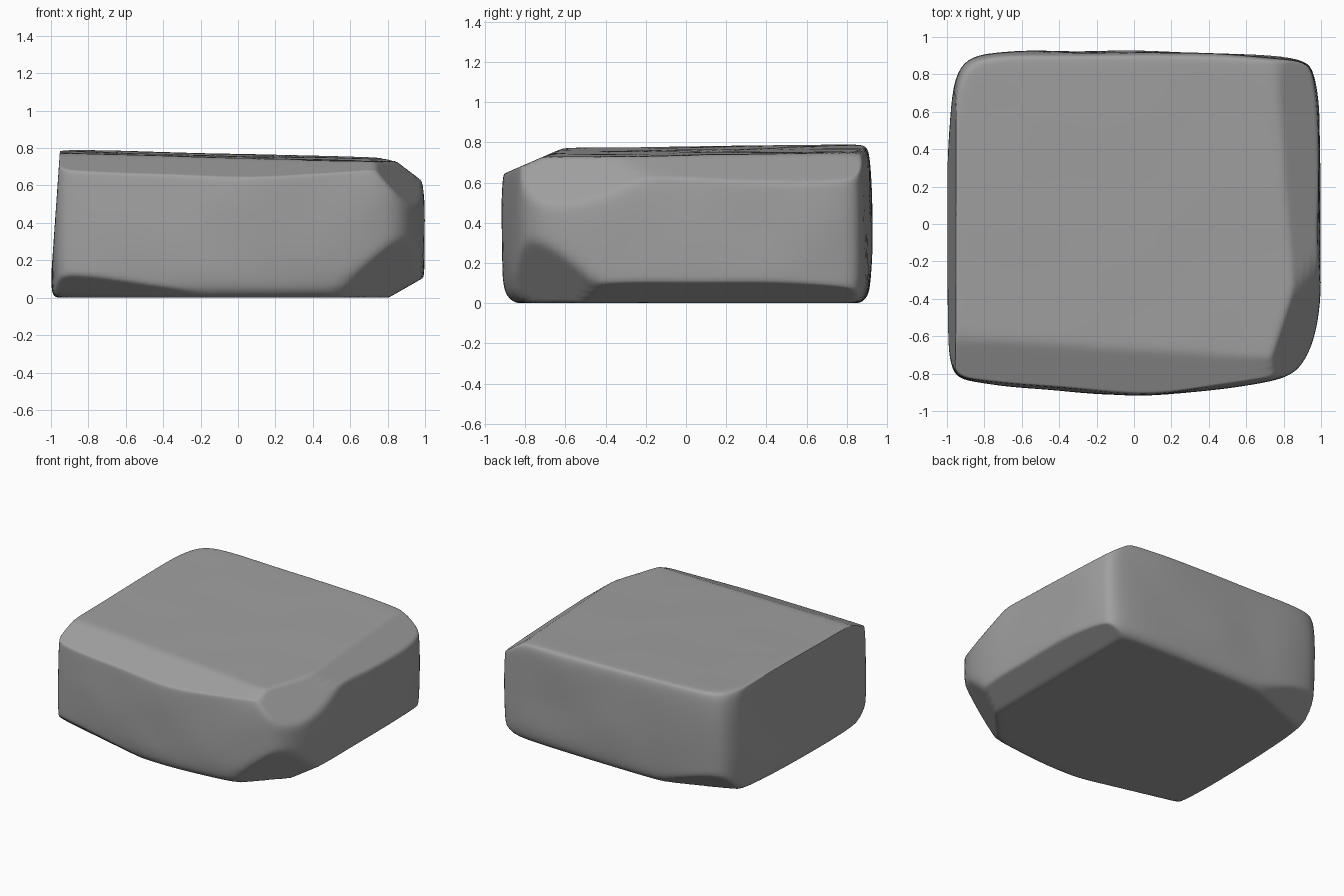
import bpy
import bmesh
from mathutils import Vector, noise

default = bpy.data.objects.get("Cube")
if default:
    bpy.data.objects.remove(default, do_unlink=True)

stone = bpy.data.materials.new("stone grey")
stone.use_nodes = True
GREY = (0.35, 0.35, 0.35, 1)
stone.diffuse_color = GREY
stone.node_tree.nodes["Principled BSDF"].inputs["Base Color"].default_value = GREY

# Slab outline seen from above: x, y, rounding of the top rim, rounding of the base
OUTLINE = [
    (-.99, -.81, .03, .03), (-.9, -.85, .05, .05), (-.3, -.9, .06, .07),
    (.08, -.935, .06, .08), (.7, -.85, .06, .08), (.9, -.81, .06, .08),
    (1, -.52, .06, .07), (1, 0, .06, .06), (1, .5, .05, .06),
    (.97, .85, .04, .06), (.89, .91, .03, .06), (-.2, .93, .03, .06),
    (-.76, .92, .03, .06), (-.97, .88, .03, .06), (-1, .4, .03, .03),
    (-1.01, -.4, .03, .02),
]
# Wall levels: height, share of base rounding, share of top rounding
LEVELS = [(0, 1, 0), (.03, .4, 0), (.1, .05, 0), (.4, 0, 0),
          (.66, 0, .15), (.73, 0, .5), (.755, 0, 1)]

# Chiselled faces: a point on each cut and the direction it faces
CUTS = {
    "left wall": ((-1, 0, .1), (-1, 0, .07)),
    "front top": ((0, -.65, .755), (0, -.4, .92)),
    "right top": ((.83, 0, .73), (.58, .03, .81)),
    "front right shoulder": ((.78, -.6, .715), (.75, -.25, .6)),
    "front right foot": ((1, -.42, .1), (.6, -.56, -.57)),
    "front left foot": ((-.7, -.85, .1), (-.15, -.6, -.78)),
    "back left foot": ((-.65, .92, .13), (-.25, .65, -.72)),
    "right foot": ((.98, 0, .1), (.5, 0, -.87)),
}


def add_ring(bm, height, base_share, top_share, scale=1):
    """One closed outline, drawn in and tilted with the sloping top."""
    ring = []
    for x, y, top, base in OUTLINE:
        inset = base * base_share + top * top_share
        point = Vector((x, y, 0)) * (1 - inset) * scale
        tilt = (-.025 * point.x + .015 * point.y) * height / .75
        point.z = height + tilt
        ring.append(bm.verts.new(point))
    return ring


def bridge(bm, lower, upper):
    for i in range(len(lower)):
        j = (i + 1) % len(lower)
        bm.faces.new((lower[i], lower[j], upper[j], upper[i]))


def chisel(mesh, point, direction):
    """Flatten everything that stands outside a plane onto it."""
    normal = Vector(direction).normalized()
    for vert in mesh.vertices:
        excess = (vert.co - Vector(point)).dot(normal)
        if excess > 0:
            vert.co -= normal * excess


# Stone body: flat base, stacked wall levels, flat top
bm = bmesh.new()
rings = [add_ring(bm, 0, 1, 0, s) for s in (.4, .7, .95)]
rings += [add_ring(bm, *level) for level in LEVELS]
rings += [add_ring(bm, .757, 0, 1, s) for s in (.95, .7, .4)]
for lower, upper in zip(rings, rings[1:]):
    bridge(bm, lower, upper)
bm.faces.new(reversed(rings[0]))
bm.faces.new(rings[-1])
mesh = bpy.data.meshes.new("stone_slab")
bm.to_mesh(mesh)
bm.free()

slab = bpy.data.objects.new("stone_slab", mesh)
bpy.context.collection.objects.link(slab)
mesh.materials.append(stone)
bpy.context.view_layer.objects.active = slab
slab.select_set(True)

subdivision = slab.modifiers.new("rounding", "SUBSURF")
subdivision.levels = 3
bpy.ops.object.modifier_apply(modifier=subdivision.name)

# Gentle unevenness on the walls, less on top and none below
for vert in mesh.vertices:
    bump = noise.noise(vert.co * 2.6) * .012
    wall = min(1, vert.co.z / .15)
    side = Vector((vert.normal.x, vert.normal.y, vert.normal.z * .3))
    vert.co += side * bump * wall

for point, direction in CUTS.values():
    chisel(mesh, point, direction)

# Soften the chiselled edges
soften = slab.modifiers.new("worn edges", "SMOOTH")
soften.factor = .5
soften.iterations = 3
bpy.ops.object.modifier_apply(modifier=soften.name)

bpy.ops.object.shade_smooth()
